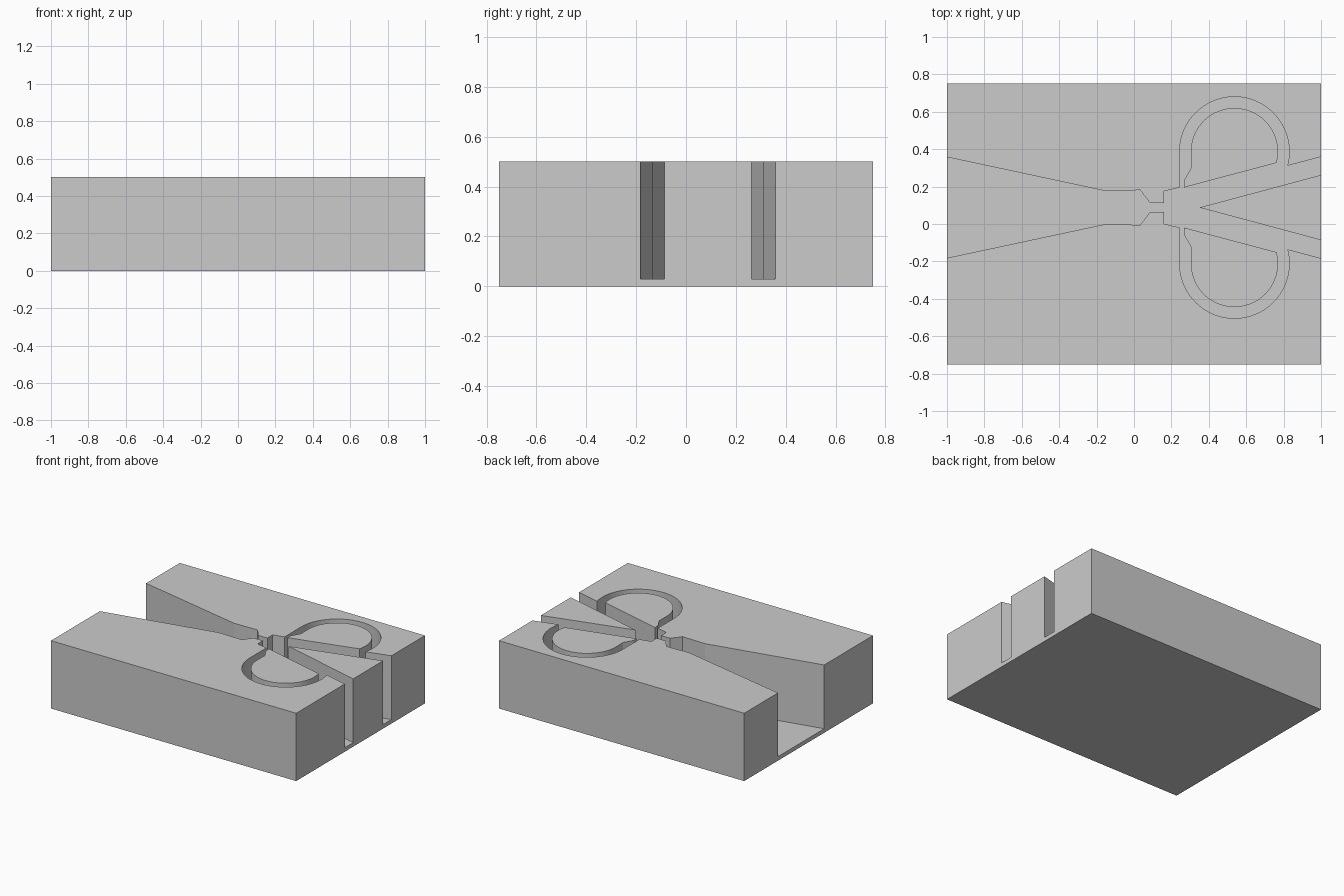
import bpy
import bmesh
from math import sin, cos, radians

cube = bpy.data.objects.get("Cube")
if cube:
    bpy.data.objects.remove(cube, do_unlink=True)

AXIS = 0.088             # y of the channel's mirror line
FLOOR, TOP = 0.03, 0.5   # channel floor and block top
LOOP_X, LOOP_V = 0.537, 0.299   # feedback loop centre, v measured from the axis

grey = bpy.data.materials.new("plain grey")
grey.use_nodes = True
colour = (0.6, 0.6, 0.6, 1)
grey.diffuse_color = colour
grey.node_tree.nodes["Principled BSDF"].inputs["Base Color"].default_value = colour


def prism(name, outline, z0, z1):
    """Extrude a closed (x, v) outline straight up."""
    bm = bmesh.new()
    face = bm.faces.new([bm.verts.new((x, AXIS + v, z0)) for x, v in outline])
    grown = bmesh.ops.extrude_face_region(bm, geom=[face])["geom"]
    for v in grown:
        if isinstance(v, bmesh.types.BMVert):
            v.co.z = z1
    bmesh.ops.recalc_face_normals(bm, faces=bm.faces)
    mesh = bpy.data.meshes.new(name)
    bm.to_mesh(mesh)
    bm.free()
    mesh.materials.append(grey)
    obj = bpy.data.objects.new(name, mesh)
    bpy.context.collection.objects.link(obj)
    return obj


def loop_arc(radius, steps=56):
    """Clockwise arc from the loop's left side to just past its right side."""
    angles = [radians(180 - 195 * i / steps) for i in range(steps + 1)]
    return [(LOOP_X + radius * cos(a), LOOP_V + radius * sin(a)) for a in angles]


def mirrored(points):
    return [(x, -v) for x, v in points]


def subtract(target, cutter):
    """Cut one solid from another and keep the result as plain mesh."""
    mod = target.modifiers.new("cut", 'BOOLEAN')
    mod.operation = 'DIFFERENCE'
    mod.solver = 'EXACT'
    mod.object = cutter
    graph = bpy.context.evaluated_depsgraph_get()
    mesh = bpy.data.meshes.new_from_object(target.evaluated_get(graph))
    target.modifiers.clear()
    target.data = mesh
    bpy.data.objects.remove(cutter, do_unlink=True)


# Channel: inlet funnel, throat, mixing mouth, feedback loop, outlet
half = [(-1.1, 0.291), (-0.155, 0.089), (0.033, 0.093), (0.085, 0.025),
        (0.16, 0.025), (0.16, 0.087), (0.244, 0.107)]
half += loop_arc(0.293) + [(1.1, 0.298)]
channel = prism("channel_cutter", half + mirrored(half)[::-1], FLOOR, TOP + 0.1)
channel.hide_render = True

# Islands left standing inside the channel
island = [(0.266, 0.107), (0.266, 0.143), (0.304, 0.209)] + loop_arc(0.233)
splitter = [(0.35, 0), (1.2, 0.228), (1.2, -0.228)]
for name, outline in (("left_island", island), ("right_island", mirrored(island)),
                      ("splitter", splitter)):
    subtract(channel, prism(name, outline, FLOOR - 0.1, TOP + 0.2))

# Block with the channel milled into its top
corners = [(-1, -0.75), (1, -0.75), (1, 0.75), (-1, 0.75)]
block = prism("channel_block", [(x, y - AXIS) for x, y in corners], 0, TOP)
subtract(block, channel)

bpy.ops.object.select_all(action='DESELECT')
block.select_set(True)
bpy.context.view_layer.objects.active = block
bpy.ops.object.shade_smooth_by_angle(angle=radians(8))
